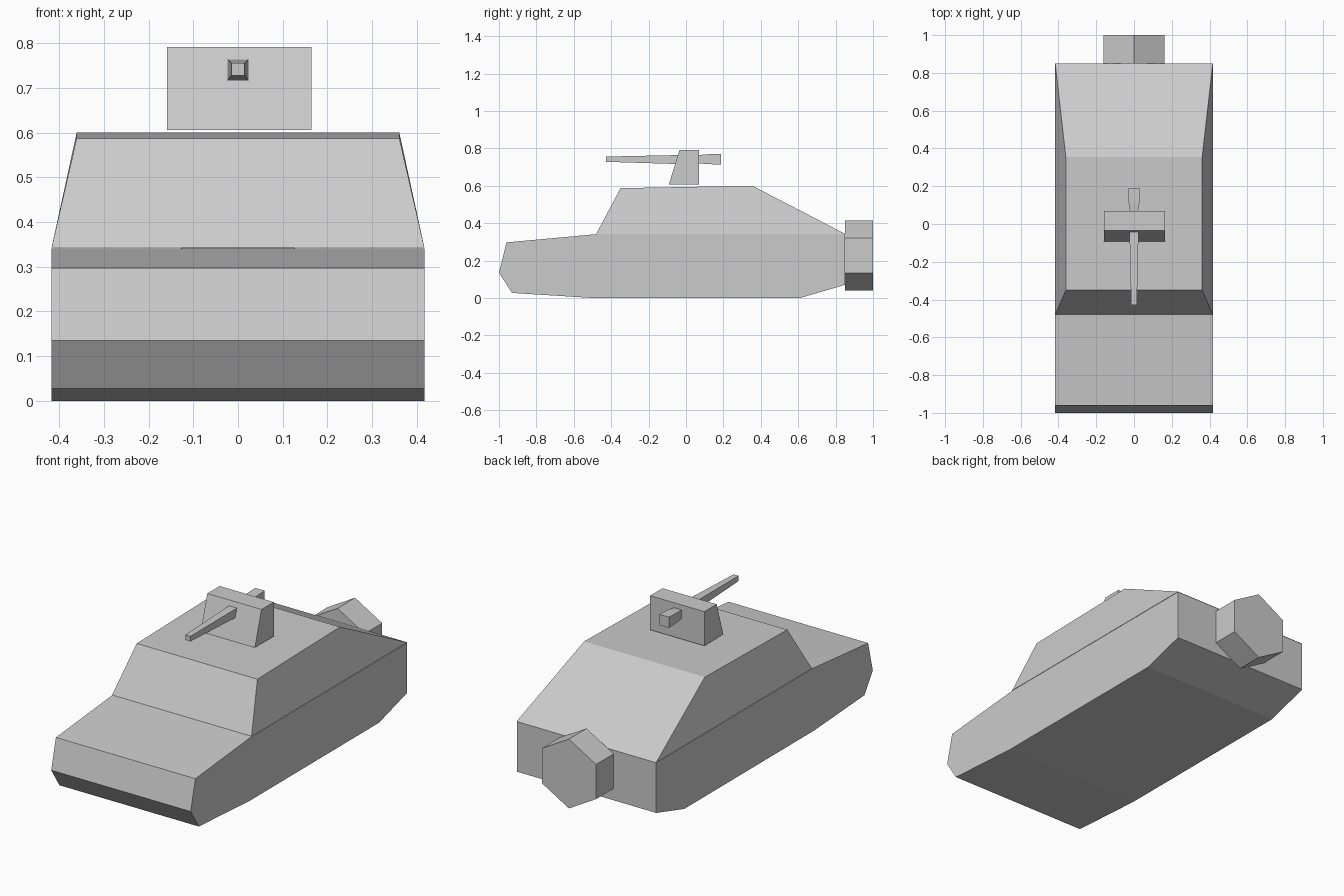
import bpy, math

if "Cube" in bpy.data.objects:
    bpy.data.objects.remove(bpy.data.objects["Cube"])


def make_object(name, verts, faces):
    mesh = bpy.data.meshes.new(name)
    mesh.from_pydata(verts, [], faces)
    mesh.validate()
    obj = bpy.data.objects.new(name, mesh)
    bpy.context.collection.objects.link(obj)
    # consistent outward normals
    bpy.context.view_layer.objects.active = obj
    obj.select_set(True)
    bpy.ops.object.mode_set(mode='EDIT')
    bpy.ops.mesh.select_all(action='SELECT')
    bpy.ops.mesh.normals_make_consistent(inside=False)
    bpy.ops.object.mode_set(mode='OBJECT')
    obj.select_set(False)
    return obj


def loft(name, rings):
    """Join equal-length rings of points into a closed solid."""
    n = len(rings[0])
    verts = [p for ring in rings for p in ring]
    faces = [(r * n + i, r * n + (i + 1) % n, (r + 1) * n + (i + 1) % n, (r + 1) * n + i)
             for r in range(len(rings) - 1) for i in range(n)]
    faces += [tuple(range(n)), tuple(range(len(verts) - n, len(verts)))]
    return make_object(name, verts, faces)


def side_extrude(name, profile, x0, x1):
    """Extrude a (y, z) side profile across x."""
    return loft(name, [[(x, y, z) for y, z in profile] for x in (x0, x1)])


# Lower hull
side_extrude("hull", [(-1, 0.135), (-0.96, 0.297), (-0.48, 0.341), (0.85, 0.341),
                      (0.85, 0.07), (0.61, 0), (-0.5, 0), (-0.93, 0.027)], -0.417, 0.417)

# Tapered upper cabin with a gently sloping roof
def cabin_ring(w, y0, z0, y1, z1):
    return [(-w, y0, z0), (w, y0, z0), (w, y1, z1), (-w, y1, z1)]

loft("cabin", [cabin_ring(0.417, -0.48, 0.343, 0.85, 0.343),
               cabin_ring(0.361, -0.35, 0.587, 0.355, 0.60)])

# Gun shield block
side_extrude("turret", [(-0.092, 0.606), (-0.035, 0.791), (0.07, 0.791), (0.07, 0.606)],
             -0.159, 0.165)

# Square-section gun: thin muzzle, widening to the breech behind the turret
gun = [(-0.428, 0.015, 0.742, 0.014), (-0.04, 0.024, 0.740, 0.024),
       (0.07, 0.022, 0.742, 0.022), (0.11, 0.028, 0.742, 0.026), (0.187, 0.029, 0.742, 0.029)]
loft("gun", [[(-w, y, z - h), (w, y, z - h), (w, y, z + h), (-w, y, z + h)]
             for y, w, z, h in gun])

# Hexagonal spare wheel on the rear plate
loft("spare_wheel", [[(0.1875 * math.sin(i * math.pi / 3), y,
                       0.2275 + 0.1875 * math.cos(i * math.pi / 3)) for i in range(6)]
                     for y in (0.85, 1.0)])
